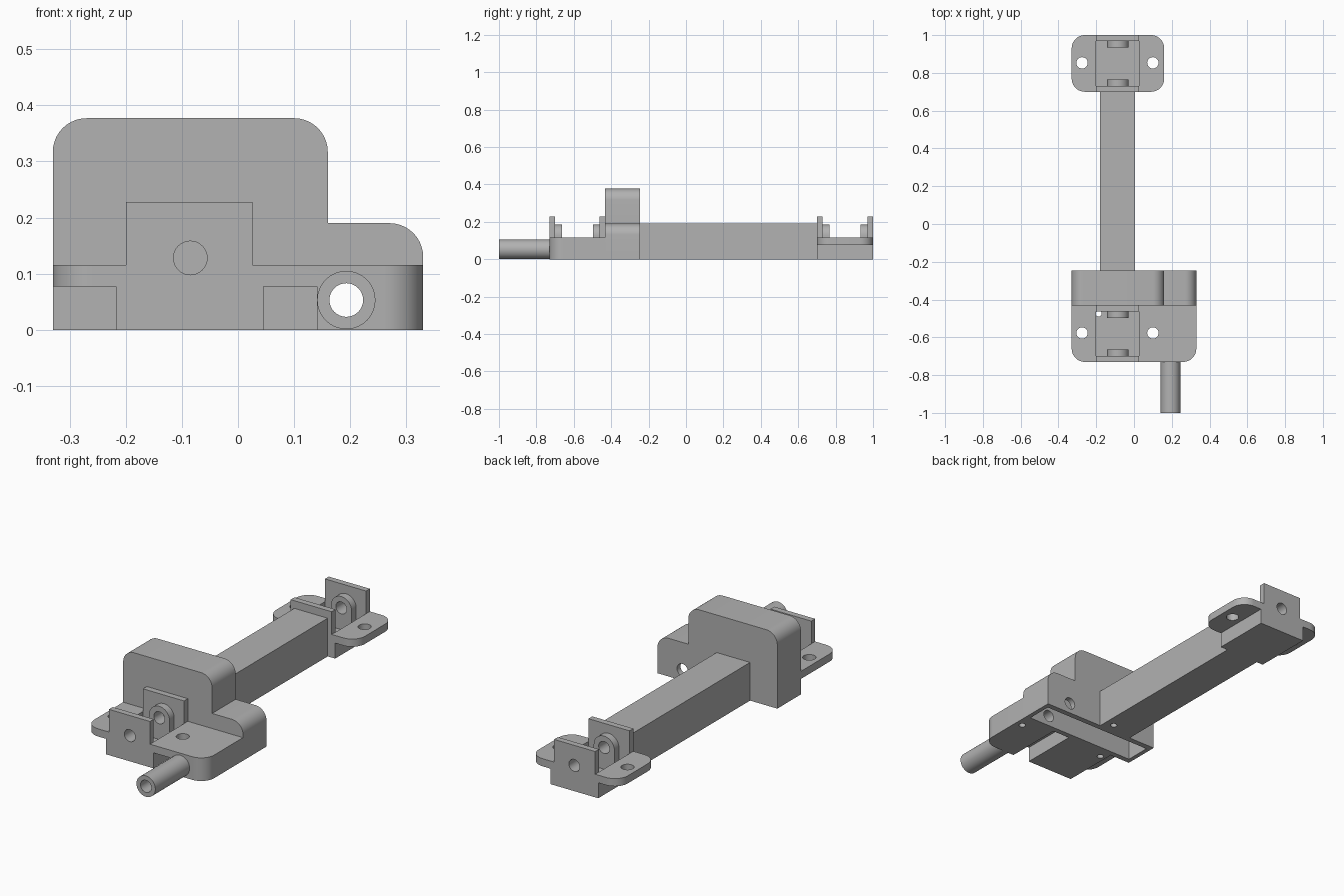
import bpy, bmesh, math
from mathutils import Vector

if "Cube" in bpy.data.objects:
    bpy.data.objects.remove(bpy.data.objects["Cube"])

GREY = bpy.data.materials.new("plain grey")
GREY.use_nodes = True
COLOUR = (0.445, 0.445, 0.445, 1)
GREY.diffuse_color = COLOUR
GREY.node_tree.nodes["Principled BSDF"].inputs["Base Color"].default_value = COLOUR


def rounded(corners, steps=10):
    """Outline from (u, v, radius) corners; a radius of 0 stays sharp."""
    pts = []
    for i, (u, v, r) in enumerate(corners):
        p = Vector((u, v))
        if r == 0:
            pts.append(p)
            continue
        a = (Vector(corners[i - 1][:2]) - p).normalized()
        b = (Vector(corners[(i + 1) % len(corners)][:2]) - p).normalized()
        centre = p + (a + b) * r
        for k in range(steps + 1):
            t = k / steps * math.pi / 2
            pts.append(centre - b * r * math.cos(t) - a * r * math.sin(t))
    return pts


def circle(u, v, r, n=32):
    return [Vector((u + r * math.cos(k * math.tau / n), v + r * math.sin(k * math.tau / n)))
            for k in range(n)]


def extrude(name, outline, axis, low, high):
    """Solid from an outline: axis Y uses (x, z), axis Z uses (x, y)."""
    bm = bmesh.new()
    place = (lambda p, d: (p.x, d, p.y)) if axis == "Y" else (lambda p, d: (p.x, p.y, d))
    face = bm.faces.new([bm.verts.new(place(p, low)) for p in outline])
    out = bmesh.ops.extrude_face_region(bm, geom=[face])
    shift = Vector(place(Vector((0, 0)), high - low))
    bmesh.ops.translate(bm, vec=shift, verts=[g for g in out["geom"] if isinstance(g, bmesh.types.BMVert)])
    bmesh.ops.recalc_face_normals(bm, faces=bm.faces)
    mesh = bpy.data.meshes.new(name)
    bm.to_mesh(mesh)
    bm.free()
    mesh.materials.append(GREY)
    obj = bpy.data.objects.new(name, mesh)
    bpy.context.collection.objects.link(obj)
    return obj


def box(name, x0, x1, y0, y1, z0, z1):
    return extrude(name, rounded([(x0, y0, 0), (x1, y0, 0), (x1, y1, 0), (x0, y1, 0)]), "Z", z0, z1)


def combine(obj, tool, operation="DIFFERENCE"):
    """Apply a boolean and discard the tool."""
    mod = obj.modifiers.new("boolean", "BOOLEAN")
    mod.operation, mod.object, mod.solver = operation, tool, "EXACT"
    bpy.context.view_layer.update()
    result = obj.evaluated_get(bpy.context.evaluated_depsgraph_get())
    mesh = bpy.data.meshes.new_from_object(result)
    obj.modifiers.clear()
    obj.data = mesh
    bpy.data.objects.remove(tool)


def drill(obj, axis, u, v, r, low, high):
    combine(obj, extrude("drill", circle(u, v, r), axis, low, high))


PIN_X, PIN_Z = -0.085, 0.128
TUBE_X, TUBE_Z = 0.193, 0.053
HOLE = 0.03
TOP, UNDER = 0.115, 0.077


def add_clevis(base, y0, y1):
    """Well, two end plates, pin bosses, and pin and flange holes."""
    wall, boss = 0.03, 0.036
    combine(base, box("well", -0.2, 0.026, y0 + wall, y1 - wall, 0.02, 0.3))
    for a in (y0, y1 - wall):
        combine(base, box("plate", -0.2, 0.026, a, a + wall, 0.06, 0.228), "UNION")
    ear = rounded([(PIN_X - 0.057, 0.01, 0), (PIN_X + 0.057, 0.01, 0),
                   (PIN_X + 0.057, 0.185, 0.0569), (PIN_X - 0.057, 0.185, 0.0569)])
    for a in (y0 + wall - 0.01, y1 - wall - boss):
        combine(base, extrude("boss", ear, "Y", a, a + boss + 0.01), "UNION")
    drill(base, "Y", PIN_X, PIN_Z, HOLE, y0 - 0.1, y1 + 0.1)
    for x in (-0.275, 0.1):
        drill(base, "Z", x, y0 + 0.153, HOLE, -0.1, 0.3)


# Front base: rounded slab relieved under its flanges
front = extrude("front_base", rounded([(-0.33, -0.73, 0.07), (0.33, -0.73, 0.07),
                                       (0.33, -0.43, 0), (-0.33, -0.43, 0)]), "Z", 0, TOP)
for x0, x1 in ((-0.5, -0.217), (0.045, 0.141)):
    combine(front, box("relief", x0, x1, -0.9, -0.3, -0.1, UNDER))
add_clevis(front, -0.73, -0.432)
drill(front, "Y", TUBE_X, TUBE_Z, HOLE, -0.9, -0.3)
drill(front, "Z", -0.187, -0.474, 0.016, -0.1, 0.06)
drill(front, "Z", 0.292, -0.485, 0.016, -0.1, 0.06)

# Rear base: rounded flange on a central block
rear = extrude("rear_base", rounded([(-0.33, 0.7, 0.07), (0.16, 0.7, 0.07),
                                     (0.16, 1, 0.07), (-0.33, 1, 0.07)]), "Z", 0, TOP)
for x0, x1 in ((-0.5, -0.217), (0.045, 0.5)):
    combine(rear, box("relief", x0, x1, 0.5, 1.2, -0.1, UNDER))
add_clevis(rear, 0.7, 1)

# Stepped housing, hollow and open underneath
housing = extrude("housing", rounded([(-0.33, 0, 0), (0.33, 0, 0), (0.33, 0.19, 0.06), (0.16, 0.19, 0),
                                      (0.16, 0.377, 0.06), (-0.33, 0.377, 0.06)]), "Y", -0.432, -0.247)
cavity = rounded([(-0.308, -0.1, 0), (0.308, -0.1, 0), (0.308, 0.165, 0.04), (0.135, 0.165, 0),
                  (0.135, 0.352, 0.04), (-0.308, 0.352, 0.04)])
combine(housing, extrude("cavity", cavity, "Y", -0.405, -0.275))
drill(housing, "Y", TUBE_X, TUBE_Z, HOLE, -0.6, -0.1)

# Long bar between housing and rear base
bar = box("bar", -0.18, 0.004, -0.247, 0.7, 0, 0.19)
drill(bar, "Z", -0.044, -0.204, 0.016, -0.1, 0.06)

# Cable tube
tube = extrude("tube", circle(TUBE_X, TUBE_Z, 0.052), "Y", -1, -0.73)
drill(tube, "Y", TUBE_X, TUBE_Z, HOLE, -1.1, -0.6)

for obj in (front, rear, housing, bar, tube):
    bpy.ops.object.select_all(action="DESELECT")
    obj.select_set(True)
    bpy.context.view_layer.objects.active = obj
    bpy.ops.object.shade_smooth_by_angle(angle=math.radians(30))
